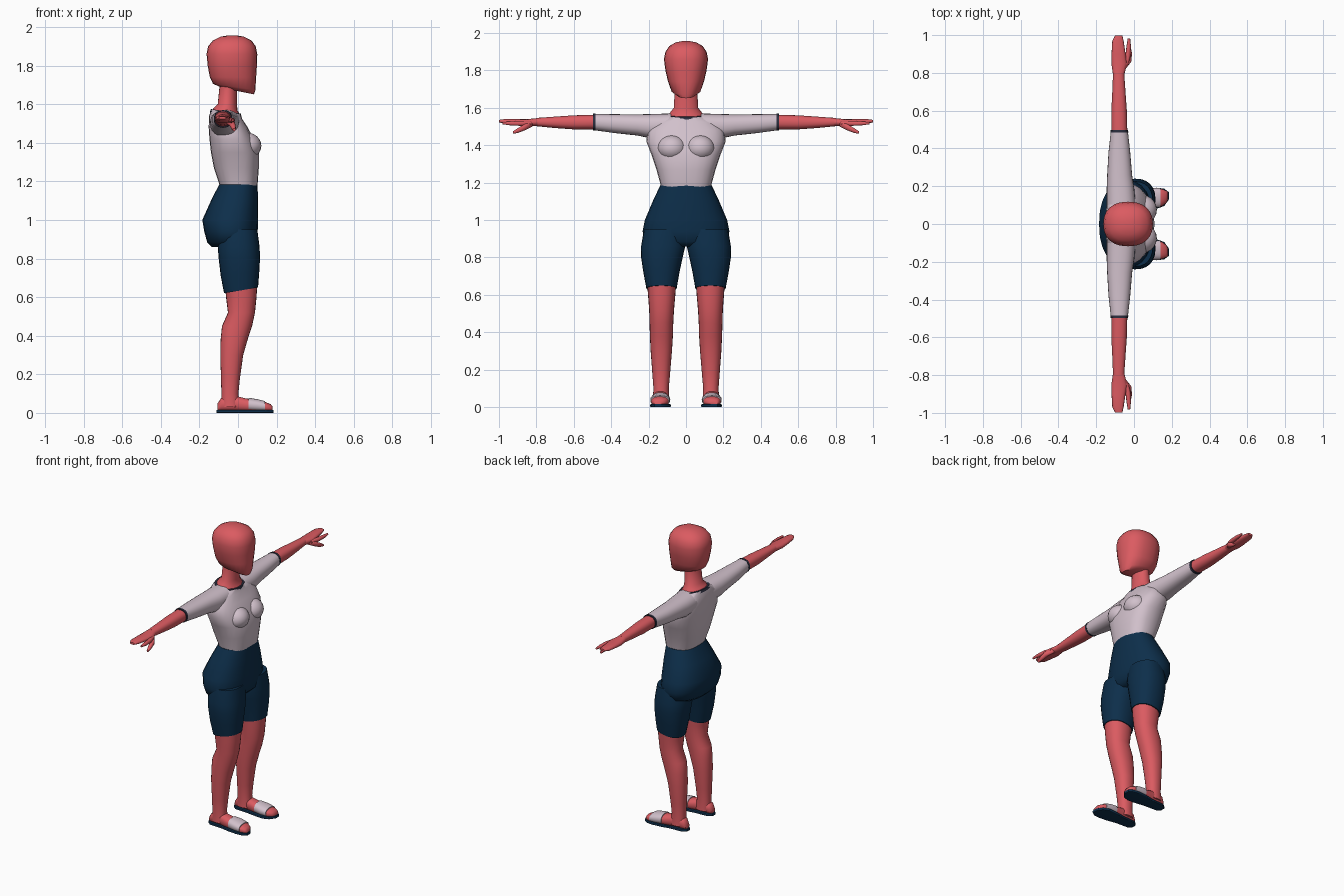
import bpy, bmesh, math
from mathutils import Vector


def material(name, rgb):
    m = bpy.data.materials.new(name)
    m.diffuse_color = (*rgb, 1)
    return m


SKIN = material("coral skin", (0.71, 0.105, 0.12))
SHIRT = material("pale lilac cloth", (0.64, 0.53, 0.60))
NAVY = material("navy cloth", (0.004, 0.028, 0.07))
TRIM = material("dark trim", (0.025, 0.028, 0.05))


def loft(name, axis, sections, mat, mirror=False, power=2.3, n=24, angle=50):
    """Skin rounded sections (position, lo_a, hi_a, lo_b, hi_b, tilt) along an axis."""
    bm = bmesh.new()
    a, b = [i for i in range(3) if i != axis]
    rings = []
    for pos, a0, a1, b0, b1, *tilt in sections:
        slope = tilt[0] if tilt else 0
        ring = []
        for k in range(n):
            t = 2 * math.pi * k / n
            c, s = math.cos(t), math.sin(t)
            p = Vector()
            da = math.copysign(abs(c) ** (2 / power), c) * (a1 - a0) / 2
            p[a] = (a0 + a1) / 2 + da
            p[b] = (b0 + b1) / 2 + math.copysign(abs(s) ** (2 / power), s) * (b1 - b0) / 2
            p[axis] = pos + slope * da
            ring.append(bm.verts.new(p))
        rings.append(ring)
    for r, q in zip(rings, rings[1:]):
        for k in range(n):
            j = (k + 1) % n
            bm.faces.new((r[k], r[j], q[j], q[k]))
    bm.faces.new(rings[0])
    bm.faces.new(rings[-1])
    bmesh.ops.recalc_face_normals(bm, faces=bm.faces)
    finish(name, bm, mat, mirror, angle)


def finish(name, bm, mat, mirror, angle=50):
    me = bpy.data.meshes.new(name)
    bm.to_mesh(me)
    bm.free()
    me.materials.append(mat)
    ob = bpy.data.objects.new(name, me)
    bpy.context.collection.objects.link(ob)
    bpy.ops.object.select_all(action='DESELECT')
    ob.select_set(True)
    bpy.context.view_layer.objects.active = ob
    bpy.ops.object.shade_smooth_by_angle(angle=math.radians(angle))
    if mirror:
        m = ob.modifiers.new("mirror", 'MIRROR')
        m.use_axis = (False, True, False)
        m.use_mirror_merge = False


# Head and neck
loft("head", 2, [
    (1.668, -.085, .083, -.045, .045, -.2), (1.69, -.13, .09, -.078, .078, -.15),
    (1.74, -.146, .094, -.096, .096), (1.80, -.157, .098, -.11, .11),
    (1.86, -.163, .10, -.118, .118), (1.90, -.155, .092, -.11, .11),
    (1.93, -.13, .07, -.09, .09), (1.95, -.09, .03, -.055, .055),
    (1.957, -.05, -.01, -.02, .02)], SKIN)
loft("neck", 2, [
    (1.555, -.135, .012, -.097, .097, -.15), (1.575, -.125, -.003, -.085, .085, -.12),
    (1.60, -.105, -.005, -.065, .065), (1.70, -.095, -.005, -.06, .06)], SKIN, power=2)

# Shirt body, bust and collar
loft("shirt_body", 2, [
    (1.165, -.092, .098, -.132, .132), (1.19, -.098, .102, -.136, .136),
    (1.27, -.125, .108, -.158, .158), (1.35, -.14, .108, -.185, .185),
    (1.42, -.148, .082, -.212, .212), (1.48, -.152, .05, -.205, .205),
    (1.53, -.15, .022, -.165, .165, -.08), (1.56, -.14, .014, -.105, .105, -.15)],
    SHIRT, power=2.5)
bm = bmesh.new()
bmesh.ops.create_uvsphere(bm, u_segments=20, v_segments=12, radius=1)
for v in bm.verts:
    v.co = Vector((.045 + v.co.x * .076, .075 + v.co.y * .078, 1.385 + v.co.z * .068))
finish("bust", bm, SHIRT, True)
loft("collar", 2, [
    (1.548, -.146, .018, -.114, .114, -.15), (1.563, -.14, .014, -.102, .102, -.15)], TRIM)

# Sleeves, cuffs, forearms
loft("sleeve", 1, [
    (.08, -.145, .01, 1.44, 1.57), (.18, -.145, .002, 1.435, 1.567),
    (.26, -.142, -.01, 1.452, 1.565), (.38, -.135, -.02, 1.465, 1.566),
    (.487, -.123, -.032, 1.48, 1.567)], SHIRT, True)
loft("cuff", 1, [
    (.484, -.125, -.03, 1.479, 1.569), (.498, -.124, -.031, 1.48, 1.569)], TRIM, True)
loft("forearm", 1, [
    (.48, -.12, -.035, 1.485, 1.563), (.60, -.12, -.038, 1.485, 1.56),
    (.70, -.115, -.045, 1.492, 1.553), (.80, -.111, -.052, 1.502, 1.546)], SKIN, True)

# Hands
loft("palm_and_fingers", 1, [
    (.79, -.111, -.052, 1.502, 1.546), (.85, -.12, -.035, 1.502, 1.54),
    (.90, -.119, -.045, 1.507, 1.54), (.97, -.115, -.055, 1.515, 1.54),
    (.999, -.10, -.062, 1.522, 1.536)], SKIN, True, n=14)
loft("index_finger", 1, [
    (.83, -.065, -.035, 1.505, 1.53), (.88, -.047, -.02, 1.503, 1.53),
    (.94, -.04, -.016, 1.506, 1.528), (.982, -.033, -.02, 1.512, 1.524)], SKIN, True, n=10)
loft("thumb", 1, [
    (.82, -.07, -.045, 1.50, 1.53), (.86, -.045, -.014, 1.48, 1.515),
    (.90, -.035, -.011, 1.465, 1.492), (.925, -.027, -.013, 1.461, 1.475)], SKIN, True, n=10)

# Shorts
loft("shorts_hips", 2, [
    (.86, -.135, .07, -.16, .16), (.885, -.16, .095, -.215, .215),
    (.94, -.175, .102, -.232, .232), (1.0, -.185, .104, -.22, .22),
    (1.10, -.14, .104, -.178, .178), (1.185, -.097, .101, -.138, .138)], NAVY)
loft("shorts_leg", 2, [
    (.635, -.072, .104, .05, .212, .17), (.72, -.09, .11, .035, .228, .08),
    (.80, -.10, .114, .018, .24), (.86, -.105, .112, .004, .24),
    (.95, -.09, .10, .005, .225)], NAVY, True)

# Legs
loft("leg", 2, [
    (.03, -.088, .01, .088, .178), (.10, -.086, .002, .092, .174),
    (.18, -.088, .01, .085, .18), (.30, -.092, .027, .075, .189),
    (.38, -.09, .05, .07, .193), (.45, -.083, .073, .068, .195),
    (.52, -.052, .088, .064, .197), (.60, -.062, .096, .057, .203),
    (.66, -.068, .10, .053, .208)], SKIN, True, power=2.2)

# Feet with sandals
loft("foot", 0, [
    (-.105, .115, .155, .01, .05), (-.085, .102, .168, .01, .08),
    (-.02, .1, .172, .008, .09), (.04, .095, .18, .006, .075),
    (.10, .088, .187, .004, .066), (.145, .093, .186, .004, .055),
    (.17, .11, .177, .006, .045), (.18, .13, .168, .01, .032)], SKIN, True)
loft("sandal_strap", 0, [
    (.055, .09, .185, .008, .078), (.10, .084, .191, .006, .071),
    (.14, .088, .19, .006, .061)], SHIRT, True)
loft("sandal_sole", 0, [
    (-.112, .118, .152, 0, .016), (-.09, .1, .17, 0, .016),
    (0, .095, .175, 0, .016), (.06, .086, .187, 0, .016),
    (.12, .081, .192, 0, .016), (.16, .095, .187, 0, .016),
    (.185, .13, .168, 0, .016)], NAVY, True, power=8)
